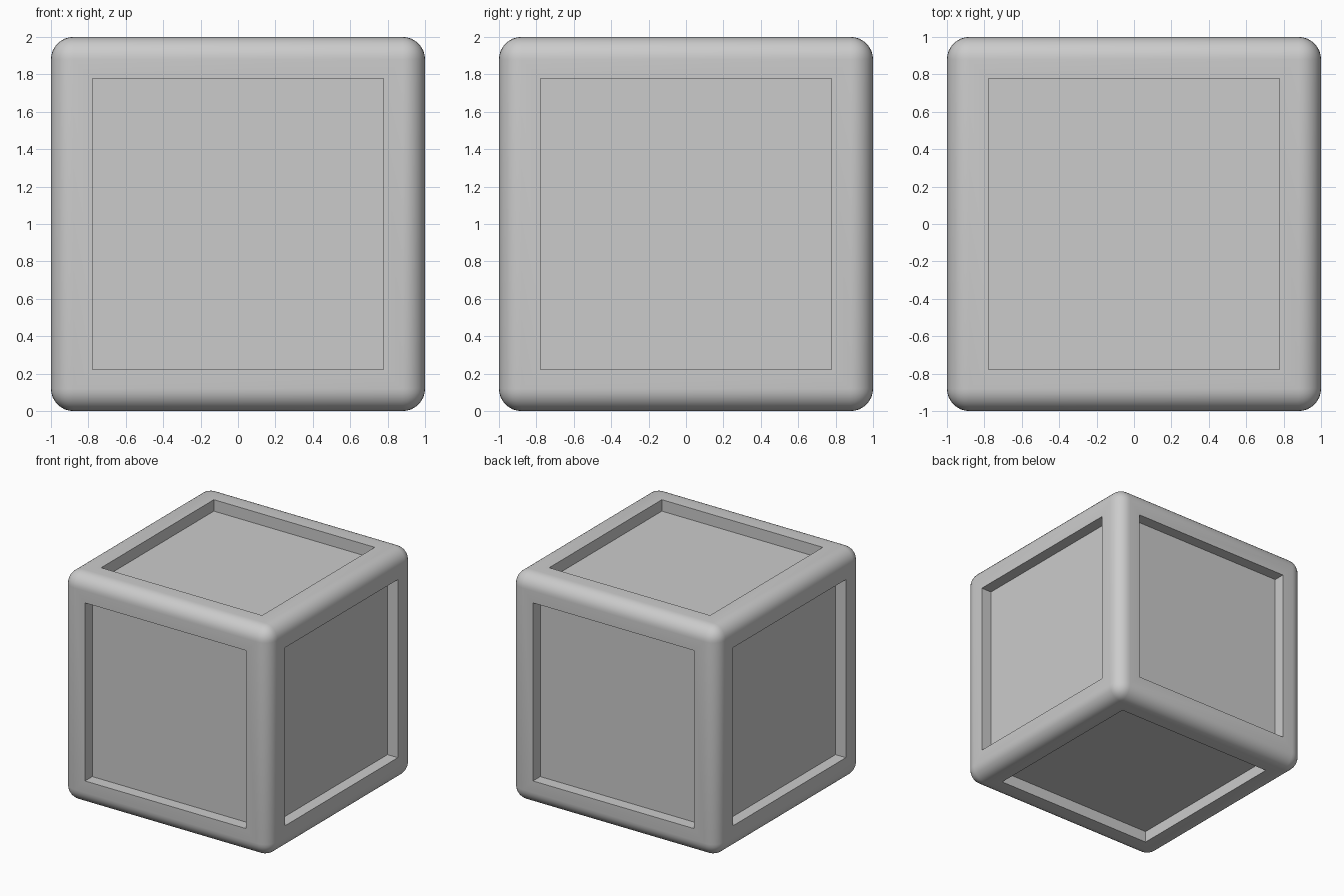
import bpy, bmesh, math
from mathutils import Vector

if "Cube" in bpy.data.objects:
    bpy.data.objects.remove(bpy.data.objects["Cube"])

HALF_PANEL, RADIUS, DEPTH = 0.735, 0.12, 0.10

bm = bmesh.new()
# rounded cube
bmesh.ops.create_cube(bm, size=2)
bmesh.ops.bevel(bm, geom=bm.edges[:], offset=RADIUS, segments=8,
                profile=0.5, affect='EDGES')

# recessed square panel in each of the six sides
panels = [f for f in bm.faces if f.calc_area() > 1]
bmesh.ops.inset_individual(bm, faces=panels, thickness=1 - RADIUS - HALF_PANEL)
for panel in panels:
    inward = panel.normal * -DEPTH
    floor = bmesh.ops.extrude_discrete_faces(bm, faces=[panel])["faces"][0]
    bmesh.ops.translate(bm, verts=floor.verts[:], vec=inward)

bmesh.ops.translate(bm, verts=bm.verts[:], vec=Vector((0, 0, 1)))
bmesh.ops.recalc_face_normals(bm, faces=bm.faces[:])

mesh = bpy.data.meshes.new("panelled_cube")
bm.to_mesh(mesh)
bm.free()
cube = bpy.data.objects.new("panelled_cube", mesh)
bpy.context.collection.objects.link(cube)

# smooth rounded edges, sharp panel borders
bpy.context.view_layer.objects.active = cube
cube.select_set(True)
bpy.ops.object.shade_smooth_by_angle(angle=math.radians(30))
